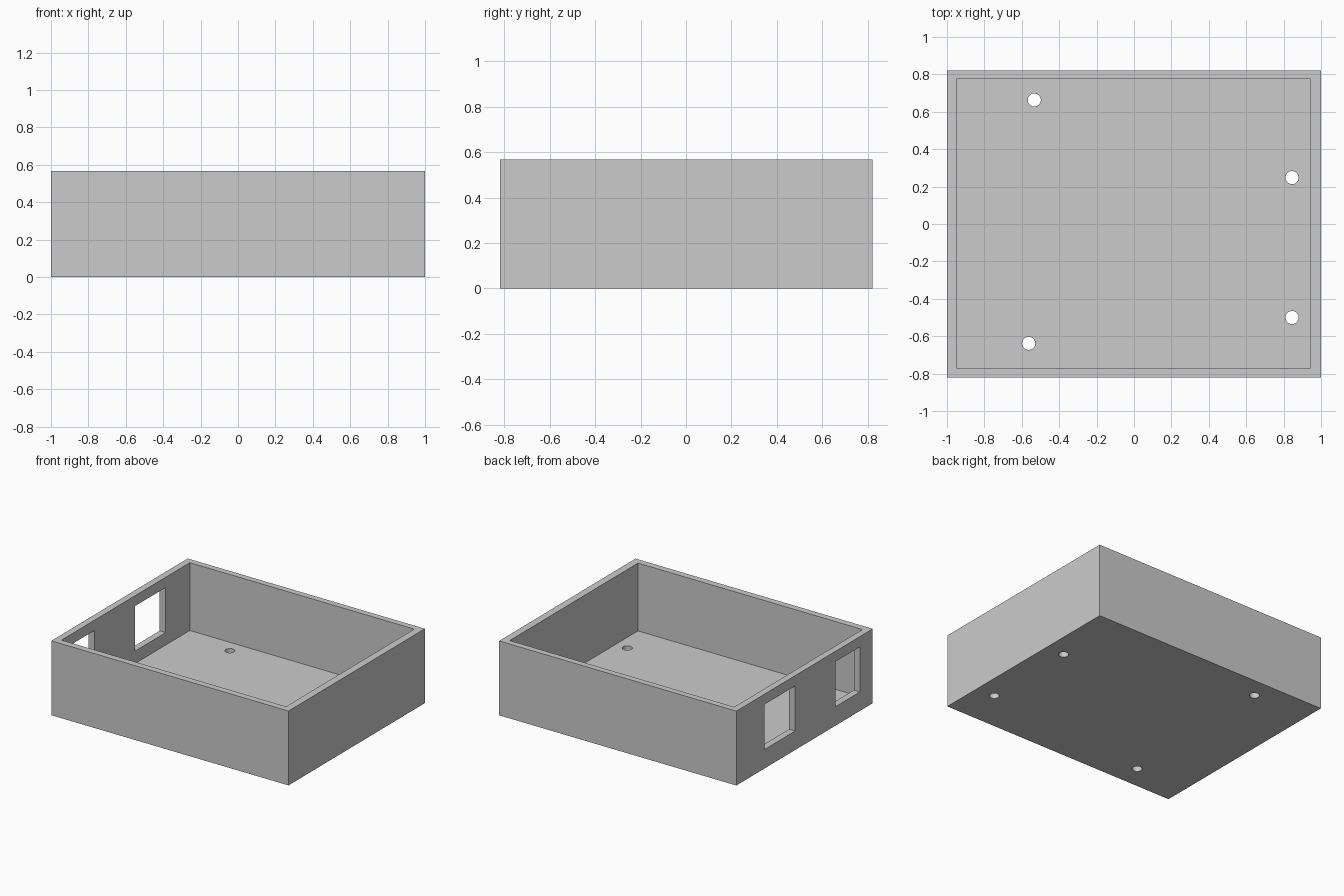
import bpy
import math

default_cube = bpy.data.objects.get("Cube")
if default_cube:
    bpy.data.objects.remove(default_cube, do_unlink=True)

HEIGHT, FLOOR = 0.567, 0.05

grey = bpy.data.materials.new("plain_grey")
grey.use_nodes = True
colour = (0.6, 0.6, 0.6, 1)
grey.diffuse_color = colour
grey.node_tree.nodes["Principled BSDF"].inputs["Base Color"].default_value = colour


def box(name, low, high):
    """Box spanning two opposite corners."""
    centre = [(a + b) / 2 for a, b in zip(low, high)]
    bpy.ops.mesh.primitive_cube_add(size=1, location=centre)
    obj = bpy.context.object
    obj.name = name
    obj.scale = [b - a for a, b in zip(low, high)]
    bpy.ops.object.transform_apply(location=True, rotation=False, scale=True)
    obj.data.materials.append(grey)
    return obj


def cut(target, cutter):
    """Subtract the cutter from the target and discard it."""
    cutter.hide_render = True
    mod = target.modifiers.new("cut", "BOOLEAN")
    mod.operation = "DIFFERENCE"
    mod.solver = "EXACT"
    mod.object = cutter
    bpy.context.view_layer.objects.active = target
    bpy.ops.object.modifier_apply(modifier=mod.name)
    bpy.data.objects.remove(cutter, do_unlink=True)


# Open-topped tray with thin walls
tray = box("enclosure_tray", (-1, -0.82, 0), (1, 0.822, HEIGHT))
cut(tray, box("cavity", (-0.949, -0.77, FLOOR), (0.944, 0.775, HEIGHT + 0.2)))

# Two connector windows through the right-hand end wall
for y_low, y_high in ((-0.665, -0.372), (0.115, 0.485)):
    cut(tray, box("window", (-1.1, y_low, 0.145), (-0.9, y_high, 0.488)))

# Mounting holes through the floor
for x, y in ((-0.533, 0.663), (0.845, 0.248), (0.845, -0.5), (-0.563, -0.638)):
    bpy.ops.mesh.primitive_cylinder_add(vertices=32, radius=0.035, depth=0.3, location=(x, y, 0))
    hole = bpy.context.object
    hole.data.materials.append(grey)
    cut(tray, hole)

# Smooth hole walls, crisp box edges
bpy.ops.object.select_all(action="DESELECT")
tray.select_set(True)
bpy.context.view_layer.objects.active = tray
bpy.ops.object.shade_smooth_by_angle(angle=math.radians(30))
